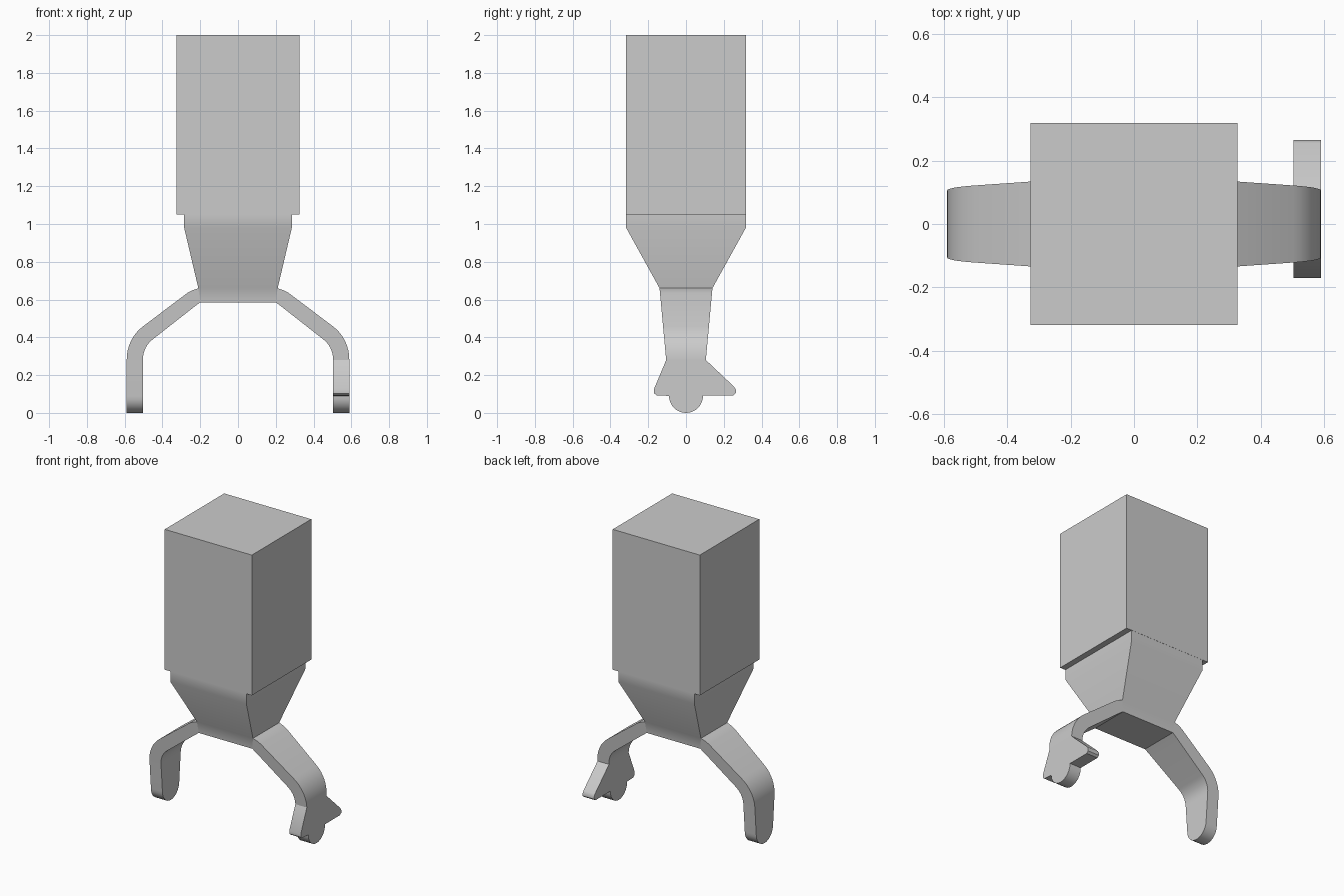
import bpy, bmesh
from math import sin, cos, pi, radians

cube = bpy.data.objects.get("Cube")
if cube:
    bpy.data.objects.remove(cube)

grey = bpy.data.materials.new("light grey")
grey.use_nodes = True
grey.diffuse_color = (0.6, 0.6, 0.6, 1)
grey.node_tree.nodes["Principled BSDF"].inputs["Base Color"].default_value = (0.6, 0.6, 0.6, 1)


def loft(name, rings):
    """Skin a list of closed rings with equal point counts and cap both ends."""
    bm = bmesh.new()
    loops = [[bm.verts.new(p) for p in ring] for ring in rings]
    for a, b in zip(loops, loops[1:]):
        for i in range(len(a)):
            j = (i + 1) % len(a)
            bm.faces.new((a[i], a[j], b[j], b[i]))
    bm.faces.new(loops[0])
    bm.faces.new(loops[-1])
    bmesh.ops.recalc_face_normals(bm, faces=bm.faces)
    mesh = bpy.data.meshes.new(name)
    bm.to_mesh(mesh)
    bm.free()
    mesh.materials.append(grey)
    obj = bpy.data.objects.new(name, mesh)
    bpy.context.collection.objects.link(obj)
    bpy.ops.object.select_all(action='DESELECT')
    obj.select_set(True)
    bpy.context.view_layer.objects.active = obj
    bpy.ops.object.shade_smooth_by_angle(angle=radians(30))
    return obj


def rect(hx, hy, z):
    return [(-hx, -hy, z), (hx, -hy, z), (hx, hy, z), (-hx, hy, z)]


def half_depth(z):
    """Fork half depth, tapering toward the legs."""
    return 0.105 + 0.035 * (z - 0.28) / 0.38


# Main block
loft("body_block", [rect(0.326, 0.318, 1.05), rect(0.326, 0.318, 2)])

# Tapered neck running down into the fork bar
loft("neck", [rect(0.285, 0.317, 1.05), rect(0.285, 0.317, 0.98),
              rect(0.21, 0.14, 0.66), rect(0.2, half_depth(0.585), 0.585)])

# Arm path as pairs of (inner, outer) points: shoulder, straight, bend
BEND_X, BEND_Z, R_IN, R_OUT = 0.372, 0.285, 0.131, 0.217
path = [((0.2, 0.585), (0.21, 0.66)), ((0.215, 0.574), (0.24, 0.65)),
        ((0.235, 0.559), (0.268, 0.635))]
for k in range(9):
    a = radians(53 * (1 - k / 8))
    path.append(tuple((BEND_X + r * cos(a), BEND_Z + r * sin(a)) for r in (R_IN, R_OUT)))
path.append(((0.503, 0.28), (0.589, 0.28)))

# Rounded foot shared by both legs
foot = [(0.09 * cos(a), 0.09 + 0.09 * sin(a)) for a in [-pi * k / 16 for k in range(17)]]
plain = [(0.105, 0.28)] + foot + [(-0.105, 0.28)]
finned = ([(0.105, 0.28), (0.255, 0.138), (0.264, 0.122), (0.264, 0.105), (0.25, 0.093)]
          + [(y, min(z, 0.093) if z < 0.09 else 0.093) for y, z in foot]
          + [(-0.155, 0.093), (-0.168, 0.103), (-0.17, 0.125), (-0.105, 0.28)])

for side, s, outline in (("left", 1, finned), ("right", -1, plain)):
    rings = []
    for (xi, zi), (xo, zo) in path:
        di, do = half_depth(zi), half_depth(zo)
        rings.append([(s * xi, -di, zi), (s * xo, -do, zo), (s * xo, do, zo), (s * xi, di, zi)])
    loft(side + "_arm", rings)
    loft(side + "_leg", [[(s * x, y, z) for y, z in outline] for x in (0.503, 0.589)])
